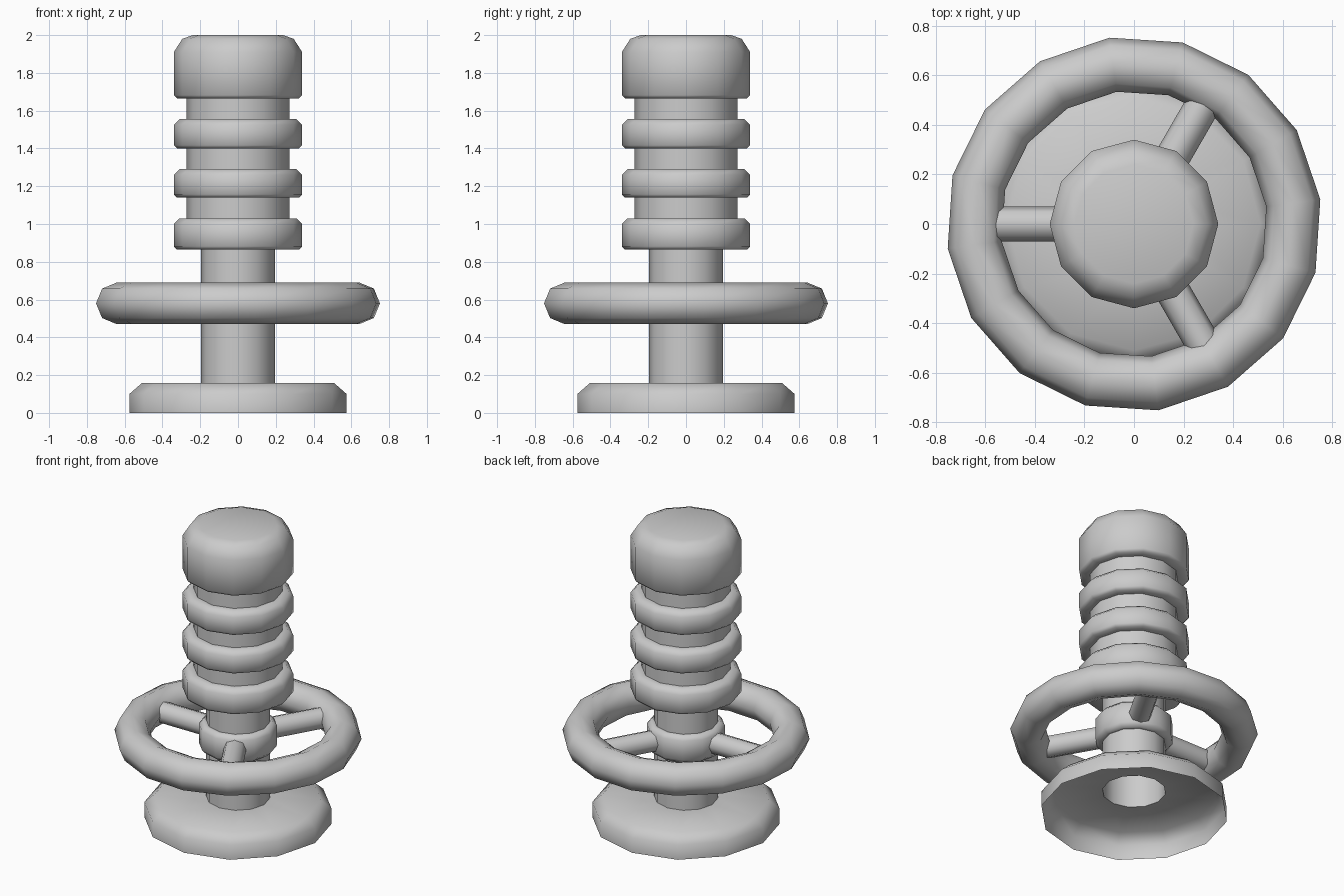
import bpy
import bmesh
from math import cos, sin, pi, radians
from mathutils import Matrix, Vector

cube = bpy.data.objects.get("Cube")
if cube:
    bpy.data.objects.remove(cube, do_unlink=True)

grey = bpy.data.materials.new("plain_grey")
grey.use_nodes = True
colour = (0.6, 0.6, 0.6, 1)
grey.diffuse_color = colour
grey.node_tree.nodes["Principled BSDF"].inputs["Base Color"].default_value = colour


def finish(name, bm):
    mesh = bpy.data.meshes.new(name)
    bm.to_mesh(mesh)
    bm.free()
    mesh.materials.append(grey)
    obj = bpy.data.objects.new(name, mesh)
    bpy.context.collection.objects.link(obj)
    bpy.ops.object.select_all(action='DESELECT')
    obj.select_set(True)
    bpy.context.view_layer.objects.active = obj
    bpy.ops.object.shade_smooth_by_angle(angle=radians(60))
    return obj


def lathe(name, profile, sides=12, turn=0.0, closed=False, cap=False):
    """Revolve (radius, height) points, listed bottom to top on the outside."""
    bm = bmesh.new()
    rings = []
    for r, z in profile:
        angles = [turn + 2 * pi * i / sides for i in range(sides)]
        rings.append([bm.verts.new((r * cos(a), r * sin(a), z)) for a in angles])
    pairs = list(zip(rings, rings[1:]))
    if closed:
        pairs.append((rings[-1], rings[0]))
    for low, high in pairs:
        for i in range(sides):
            j = (i + 1) % sides
            bm.faces.new((low[i], low[j], high[j], high[i]))
    if cap:
        bm.faces.new(rings[-1])
    return finish(name, bm)


def collar(low, high, radius=0.34):
    """Band with a small lower chamfer and a larger upper one."""
    return [(radius - 0.017, low), (radius, low + 0.017),
            (radius, high - 0.03), (radius - 0.03, high)]


# Hollow foot, open underneath
STEM, NECK = 0.195, 0.272
lathe("base", [(0.575, 0), (0.575, 0.1), (0.51, 0.157), (STEM, 0.157)])

# Open tube with the hub band around it
hub = [(0.215, 0.49), (0.24, 0.515), (0.24, 0.645), (0.215, 0.67)]
lathe("stem_and_hub", [(STEM, 0.157), (STEM, 0.49)] + hub + [(STEM, 0.67), (STEM, 0.865)])

# Ribbed grip
grip = [(STEM, 0.865)]
for low, high, next_low in ((0.865, 1.03, 1.14), (1.14, 1.29, 1.4), (1.4, 1.555, 1.665)):
    grip += collar(low, high) + [(NECK, high), (NECK, next_low)]
lathe("grip", grip)

# Rounded end cap
lathe("end_cap", [(NECK, 1.665), (0.323, 1.665), (0.34, 1.682), (0.34, 1.91),
                  (0.295, 1.98), (0.24, 2.0)], cap=True)

# Wheel rim
MID, RIM, TUBE = 0.58, 0.648, 0.11
rim = [(RIM + TUBE * cos(k * pi / 4), MID + TUBE * sin(k * pi / 4)) for k in range(8)]
lathe("wheel_rim", rim, sides=16, turn=radians(7.5), closed=True)

# Three spokes from hub to rim
for n, angle in enumerate((60, 180, 300)):
    start, end = 0.2, 0.62
    bm = bmesh.new()
    bmesh.ops.create_cone(bm, cap_ends=True, segments=8, radius1=0.07,
                          radius2=0.07, depth=end - start)
    place = (Matrix.Rotation(radians(angle), 4, 'Z')
             @ Matrix.Translation(Vector(((start + end) / 2, 0, MID)))
             @ Matrix.Rotation(pi / 2, 4, 'Y'))
    bmesh.ops.transform(bm, matrix=place, verts=bm.verts)
    finish(f"spoke_{n + 1}", bm)
